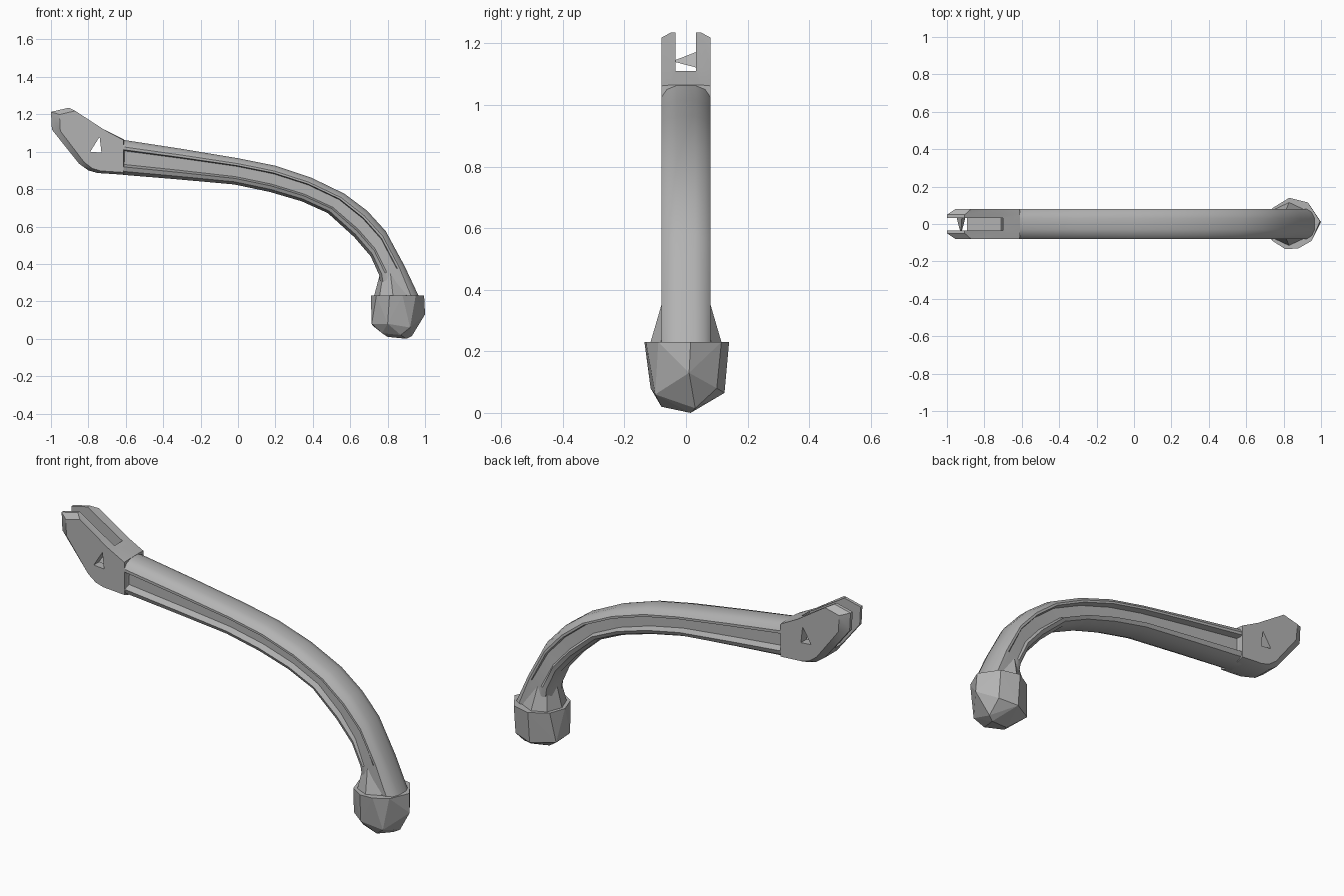
import bpy, bmesh, math
from mathutils import Vector

if "Cube" in bpy.data.objects:
    bpy.data.objects.remove(bpy.data.objects["Cube"])

metal = bpy.data.materials.new("grey_metal")
metal.use_nodes = True
GREY = (0.45, 0.45, 0.45, 1)
metal.diffuse_color = GREY
metal.node_tree.nodes["Principled BSDF"].inputs["Base Color"].default_value = GREY


def finish(name, bm, angle=None):
    """Turn a bmesh into a named object with outward normals."""
    bmesh.ops.recalc_face_normals(bm, faces=bm.faces)
    mesh = bpy.data.meshes.new(name)
    bm.to_mesh(mesh)
    bm.free()
    mesh.materials.append(metal)
    obj = bpy.data.objects.new(name, mesh)
    bpy.context.collection.objects.link(obj)
    if angle:
        bpy.ops.object.select_all(action='DESELECT')
        obj.select_set(True)
        bpy.context.view_layer.objects.active = obj
        bpy.ops.object.shade_smooth_by_angle(angle=math.radians(angle))
    return obj


def loft(name, rings, angle=None):
    """Skin equal-sized rings of points and cap both ends."""
    bm = bmesh.new()
    loops = [[bm.verts.new(p) for p in ring] for ring in rings]
    n = len(loops[0])
    for a, b in zip(loops, loops[1:]):
        for i in range(n):
            j = (i + 1) % n
            bm.faces.new((a[i], a[j], b[j], b[i]))
    bm.faces.new(loops[0])
    bm.faces.new(loops[-1])
    return finish(name, bm, angle)


def prism(name, profile, y0, y1):
    return loft(name, [[(x, y, z) for x, z in profile] for y in (y0, y1)])


def cut(obj, cutter):
    mod = obj.modifiers.new(cutter.name, 'BOOLEAN')
    mod.operation = 'DIFFERENCE'
    mod.solver = 'EXACT'
    mod.object = cutter
    cutter.hide_render = True
    cutter.hide_viewport = True
    cutter.display_type = 'WIRE'


# Curved arm: outer and inner edge of each station, and groove depth
def arm_ring(outer, inner, groove):
    w, d = 0.079, 0.079 - groove
    half = [(0.03, 1), (0.062, 0.93), (w, 0.8), (w, 0.72), (d, 0.69),
            (d, 0.3), (w, 0.23), (0.07, 0.1), (0.04, 0)]
    section = half + [(-y, v) for y, v in reversed(half)]
    top, low = Vector((outer[0], 0, outer[1])), Vector((inner[0], 0, inner[1]))
    return [low.lerp(top, v) + Vector((0, y, 0)) for y, v in section]


stations = [
    ((-0.70, 1.10), (-0.72, 0.885), 0),
    ((-0.615, 1.065), (-0.615, 0.877), 0),
    ((-0.605, 1.062), (-0.61, 0.876), 0.035),
    ((-0.30, 1.015), (-0.32, 0.852), 0.035),
    ((0.00, 0.965), (-0.02, 0.825), 0.035),
    ((0.20, 0.925), (0.17, 0.785), 0.035),
    ((0.39, 0.862), (0.34, 0.735), 0.033),
    ((0.57, 0.775), (0.48, 0.672), 0.03),
    ((0.69, 0.685), (0.62, 0.545), 0.025),
    ((0.79, 0.575), (0.71, 0.44), 0.015),
    ((0.89, 0.39), (0.755, 0.34), 0),
    ((0.97, 0.22), (0.77, 0.21), 0),
]
loft("curved_arm", [arm_ring(*s) for s in stations], 35)

# Fork head: tapered plate with a slot and a side opening
head = [(-0.61, 0.877), (-0.75, 0.886), (-0.80, 0.90), (-0.85, 0.936), (-0.995, 1.118),
        (-1.0, 1.213), (-0.905, 1.235), (-0.72, 1.12), (-0.61, 1.065)]


def head_ring(y, sx, sz):
    return [(-0.62 + (x + 0.62) * sx, y, 1.03 + (z - 1.03) * sz) for x, z in head]


fork = loft("fork_head", [head_ring(-0.08, 0.88, 0.92), head_ring(-0.05, 1, 1),
                          head_ring(0.05, 1, 1), head_ring(0.08, 0.88, 0.92)], 30)
slot = prism("slot_cutter", [(-1.1, 0.99), (-0.7, 0.99), (-0.7, 1.4), (-1.1, 1.4)], -0.034, 0.032)
opening = prism("opening_cutter", [(-0.79, 1.0), (-0.74, 1.08), (-0.73, 0.995)], -0.2, 0.2)
cut(fork, slot)
cut(fork, opening)

# Pointed pin between the two prongs
loft("fork_pin", [[(-0.95, 0.04, 1.12), (-0.90, 0.04, 1.12), (-0.92, 0.04, 1.175)],
                  [(-0.93, -0.037, 1.14), (-0.92, -0.037, 1.14), (-0.925, -0.037, 1.145)]])


# Flared neck above the knob
def neck_ring(cx, rx, ry, z):
    return [(cx + rx * math.cos(a), ry * math.sin(a), z)
            for a in (math.tau * i / 8 for i in range(8))]


loft("flared_neck", [neck_ring(0.83, 0.105, 0.118, 0.22),
                     neck_ring(0.815, 0.055, 0.08, 0.35)])

# Faceted knob
rim = [(0.83, 0.14), (0.93, 0.115), (0.995, 0.015), (0.95, -0.09), (0.88, -0.13),
       (0.81, -0.135), (0.74, -0.09), (0.71, 0), (0.74, 0.085)]
lower = [(1.0, 0.01, 0.13), (0.93, 0.1, 0.08), (0.83, 0.125, 0.065), (0.72, 0.06, 0.07),
         (0.715, -0.05, 0.08), (0.80, -0.115, 0.08), (0.92, -0.1, 0.06), (0.93, 0.03, 0.015),
         (0.90, 0.015, 0), (0.80, 0, 0.01), (0.87, -0.08, 0.02), (0.77, -0.05, 0.03)]
bm = bmesh.new()
for p in [(x, y, 0.23) for x, y in rim] + lower:
    bm.verts.new(p)
bmesh.ops.convex_hull(bm, input=bm.verts)
finish("faceted_knob", bm)
